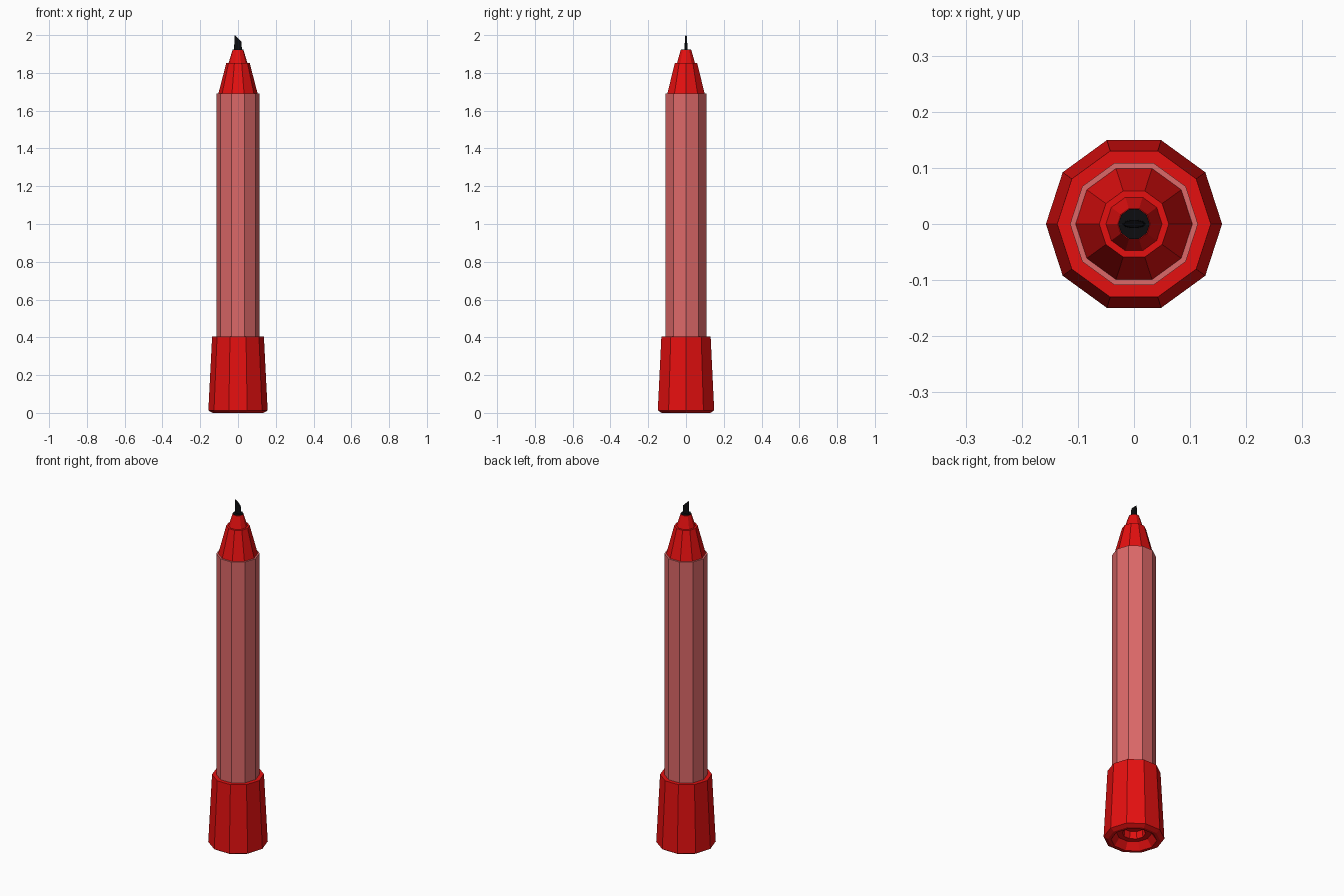
import bpy, bmesh, math

if "Cube" in bpy.data.objects:
    bpy.data.objects.remove(bpy.data.objects["Cube"])

SIDES = 10


def material(name, rgb):
    m = bpy.data.materials.new(name)
    m.diffuse_color = (*rgb, 1.0)
    m.use_nodes = True
    m.node_tree.nodes["Principled BSDF"].inputs["Base Color"].default_value = m.diffuse_color
    return m


red = material("red plastic", (0.78, 0.005, 0.005))
pink = material("pale red barrel", (0.72, 0.14, 0.14))
black = material("black ink", (0.004, 0.004, 0.005))


def add_object(name, bm, mat):
    bmesh.ops.recalc_face_normals(bm, faces=bm.faces)
    me = bpy.data.meshes.new(name)
    bm.to_mesh(me)
    bm.free()
    me.materials.append(mat)
    ob = bpy.data.objects.new(name, me)
    bpy.context.collection.objects.link(ob)
    return ob


def lathe(name, profile, mat, squash=1.0, slant=0.0):
    """Ten-sided turned solid from (radius, z) points, capped at both ends.
    slant lowers the last ring as x grows."""
    bm = bmesh.new()
    rings = []
    for i, (r, z) in enumerate(profile):
        ring = []
        for k in range(SIDES):
            a = 2 * math.pi * k / SIDES
            x = r * math.cos(a)
            dz = -slant * (x + r) if i == len(profile) - 1 else 0.0
            ring.append(bm.verts.new((x, r * squash * math.sin(a), z + dz)))
        rings.append(ring)
    for low, high in zip(rings, rings[1:]):
        for k in range(SIDES):
            n = (k + 1) % SIDES
            bm.faces.new((low[k], low[n], high[n], high[k]))
    bm.faces.new(rings[0][::-1])
    bm.faces.new(rings[-1])
    return add_object(name, bm, mat)


# Cap pushed on the tail end, with a stepped recess underneath
lathe("cap", [(0.055, 0.08), (0.06, 0.04), (0.09, 0.04), (0.118, 0.0),
              (0.135, 0.0), (0.157, 0.013), (0.137, 0.405), (0.11, 0.405)], red)

# Barrel
lathe("barrel", [(0.114, 0.38), (0.114, 1.69)], pink)

# Stepped conical grip
lathe("tip_cone", [(0.104, 1.68), (0.104, 1.69), (0.062, 1.852),
                   (0.05, 1.852), (0.029, 1.922)], red)

# Felt seat and flat chisel nib
lathe("nib_seat", [(0.028, 1.915), (0.028, 1.925)], black)
lathe("chisel_nib", [(0.021, 1.92), (0.018, 2.0)], black, squash=0.36, slant=0.95)
